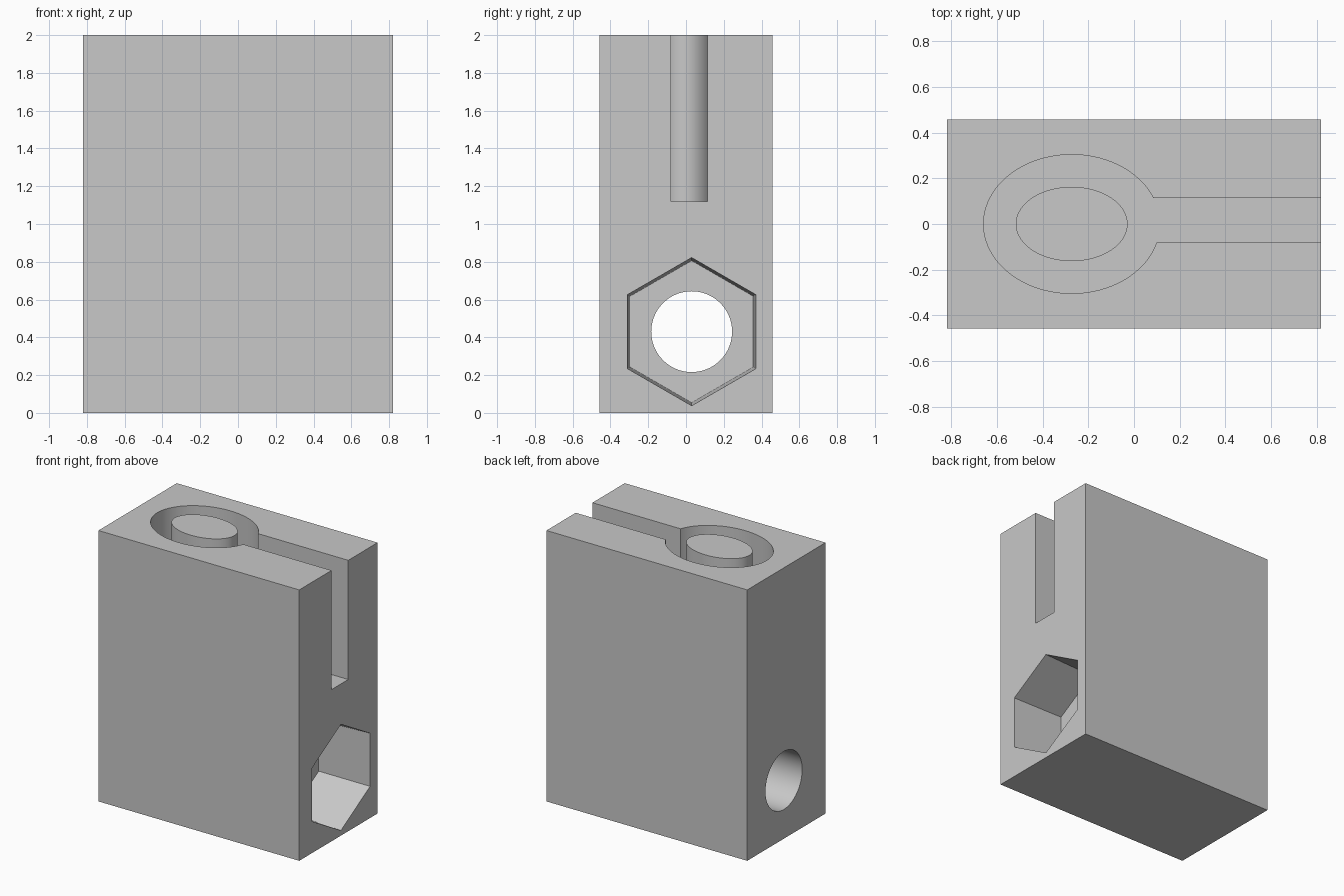
import bpy
from math import sin, cos, tau, radians

if "Cube" in bpy.data.objects:
    bpy.data.objects.remove(bpy.data.objects["Cube"], do_unlink=True)

grey = bpy.data.materials.new("light grey")
grey.use_nodes = True
colour = (0.58, 0.58, 0.58, 1)
grey.diffuse_color = colour
grey.node_tree.nodes["Principled BSDF"].inputs["Base Color"].default_value = colour

TOP, FLOOR, SIDE = 2.0, 1.12, 0.82


def loft(name, start, end):
    """Solid between two matching rings of points."""
    n = len(start)
    faces = [(i, (i + 1) % n, n + (i + 1) % n, n + i) for i in range(n)]
    faces += [tuple(reversed(range(n))), tuple(range(n, 2 * n))]
    mesh = bpy.data.meshes.new(name)
    mesh.from_pydata(start + end, [], faces)
    mesh.materials.append(grey)
    obj = bpy.data.objects.new(name, mesh)
    bpy.context.collection.objects.link(obj)
    return obj


def ellipse(x, rx, ry, z, n=96):
    return [(x + rx * cos(tau * i / n), ry * sin(tau * i / n), z) for i in range(n)]


def rect(x0, x1, y0, y1, z):
    return [(x0, y0, z), (x1, y0, z), (x1, y1, z), (x0, y1, z)]


def polygon_x(x, r, n):
    # Regular polygon facing x, with a corner pointing up
    return [(x, 0.03 + r * sin(-tau * i / n), 0.43 + r * cos(tau * i / n)) for i in range(n)]


def box(name, x0, x1, y0, y1, z0, z1):
    return loft(name, rect(x0, x1, y0, y1, z0), rect(x0, x1, y0, y1, z1))


def cut(target, cutter):
    bpy.context.view_layer.objects.active = target
    mod = target.modifiers.new("cut", "BOOLEAN")
    mod.operation, mod.solver, mod.object = "DIFFERENCE", "EXACT", cutter
    bpy.ops.object.modifier_apply(modifier=mod.name)
    bpy.data.objects.remove(cutter, do_unlink=True)


def smooth(obj):
    bpy.ops.object.select_all(action="DESELECT")
    obj.select_set(True)
    bpy.context.view_layer.objects.active = obj
    bpy.ops.object.shade_smooth_by_angle(angle=radians(25))


# Main block
block = box("block", -SIDE, SIDE, -0.457, 0.457, 0, TOP)

# Oval well and the slot opening it to the side
cut(block, loft("well_cutter", ellipse(-0.273, 0.386, 0.304, FLOOR),
                ellipse(-0.273, 0.386, 0.304, TOP + 0.1)))
cut(block, box("slot_cutter", -0.273, SIDE + 0.1, -0.08, 0.115, FLOOR, TOP + 0.1))

# Tapered hexagonal nut pocket, then the round bolt hole through the block
cut(block, loft("pocket_cutter", polygon_x(0.41, 0.376, 6), polygon_x(0.86, 0.3935, 6)))
cut(block, loft("hole_cutter", polygon_x(-1, 0.214, 72), polygon_x(1, 0.214, 72)))
smooth(block)

# Oval core standing in the well
core = loft("oval_core", ellipse(-0.273, 0.245, 0.163, FLOOR - 0.01),
            ellipse(-0.273, 0.245, 0.163, TOP))
smooth(core)
